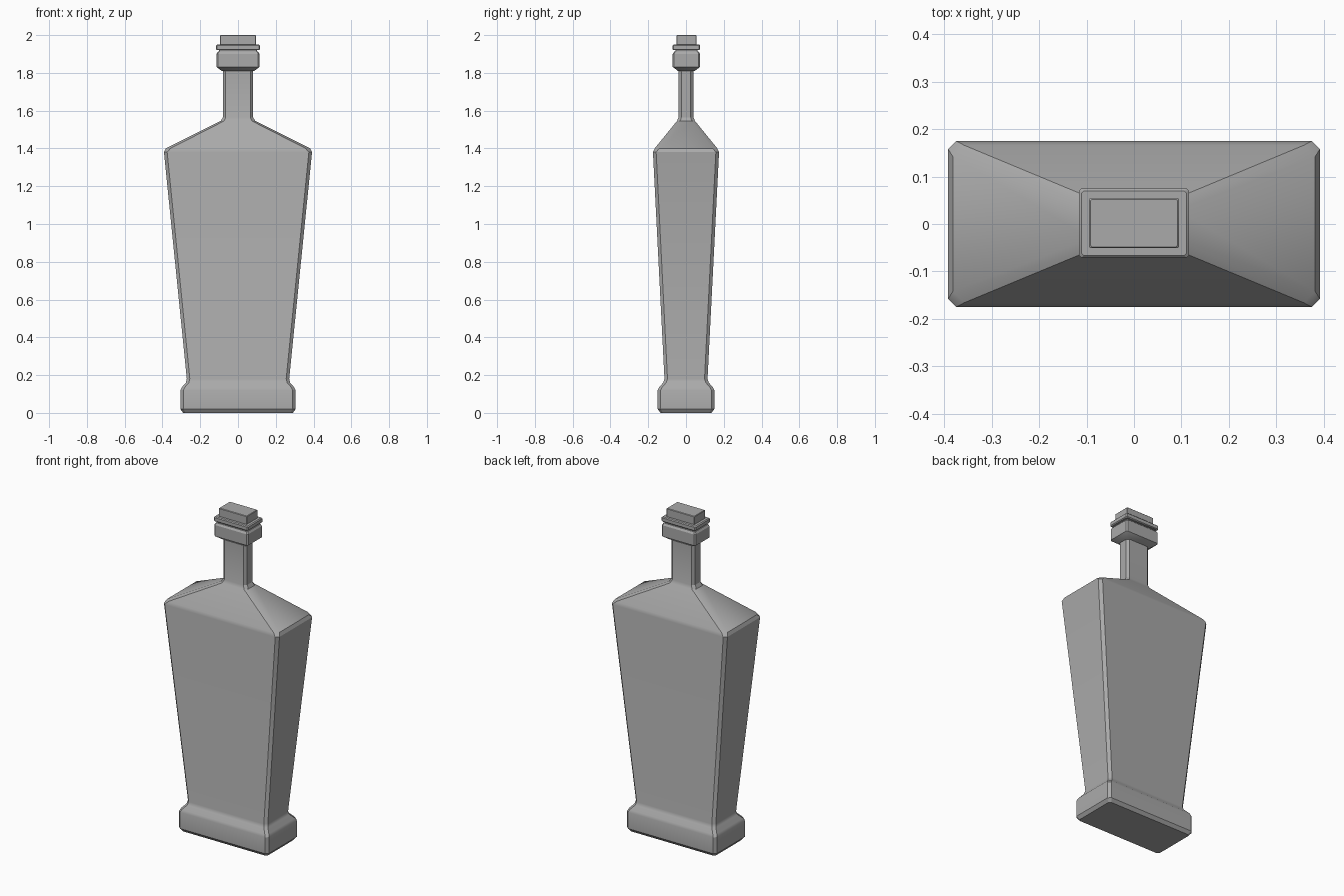
import bpy, bmesh, math

cube = bpy.data.objects.get("Cube")
if cube:
    bpy.data.objects.remove(cube, do_unlink=True)

grey = bpy.data.materials.new("plain_grey")
grey.use_nodes = True
colour = (0.4, 0.4, 0.4, 1)
grey.diffuse_color = colour
grey.node_tree.nodes["Principled BSDF"].inputs["Base Color"].default_value = colour


def loft(name, sections, shift_y=0):
    """Stack corner-cut rectangles: (height, half width, half depth, corner cut)."""
    bm = bmesh.new()
    rings = []
    for z, w, d, c in sections:
        outline = [(w - c, -d), (w, c - d), (w, d - c), (w - c, d),
                   (c - w, d), (-w, d - c), (-w, c - d), (c - w, -d)]
        rings.append([bm.verts.new((x, y + shift_y, z)) for x, y in outline])
    for low, high in zip(rings, rings[1:]):
        for i in range(8):
            j = (i + 1) % 8
            bm.faces.new((low[i], low[j], high[j], high[i]))
    bm.faces.new(rings[0][::-1])
    bm.faces.new(rings[-1])
    mesh = bpy.data.meshes.new(name)
    bm.to_mesh(mesh)
    bm.free()
    mesh.materials.append(grey)
    obj = bpy.data.objects.new(name, mesh)
    bpy.context.collection.objects.link(obj)
    bpy.ops.object.select_all(action="DESELECT")
    obj.select_set(True)
    bpy.context.view_layer.objects.active = obj
    bpy.ops.object.shade_smooth_by_angle(angle=math.radians(30))
    return obj


def bevelled_block(name, bottom, top, w, d, edge, shift_y):
    """Block with small bevels on every edge."""
    return loft(name, [(bottom, w - edge, d - edge, edge), (bottom + edge, w, d, edge),
                       (top - edge, w, d, edge), (top, w - edge, d - edge, edge)], shift_y)


# Bottle: foot, tapering body, sloped shoulders and neck
loft("bottle", [
    (0.0, 0.29, 0.135, 0.012),
    (0.02, 0.305, 0.15, 0.016),
    (0.12, 0.305, 0.15, 0.016),
    (0.135, 0.298, 0.143, 0.016),
    (0.16, 0.276, 0.121, 0.016),
    (0.18, 0.271, 0.114, 0.016),
    (1.38, 0.392, 0.175, 0.017),
    (1.40, 0.382, 0.166, 0.024),
    (1.545, 0.092, 0.048, 0.018),
    (1.565, 0.08, 0.04, 0.015),
    (1.83, 0.08, 0.04, 0.015),
])

# Collar around the mouth
loft("collar", [
    (1.81, 0.085, 0.044, 0.008),
    (1.832, 0.115, 0.073, 0.008),
    (1.9, 0.115, 0.073, 0.008),
    (1.912, 0.107, 0.065, 0.006),
], 0.002)

# Stopper: recessed seat, flange and top grip
bevelled_block("stopper_seat", 1.9, 1.93, 0.1, 0.058, 0.003, 0.002)
bevelled_block("stopper_flange", 1.92, 1.95, 0.116, 0.073, 0.005, 0.002)
bevelled_block("stopper_grip", 1.94, 2.0, 0.095, 0.053, 0.003, 0.002)
